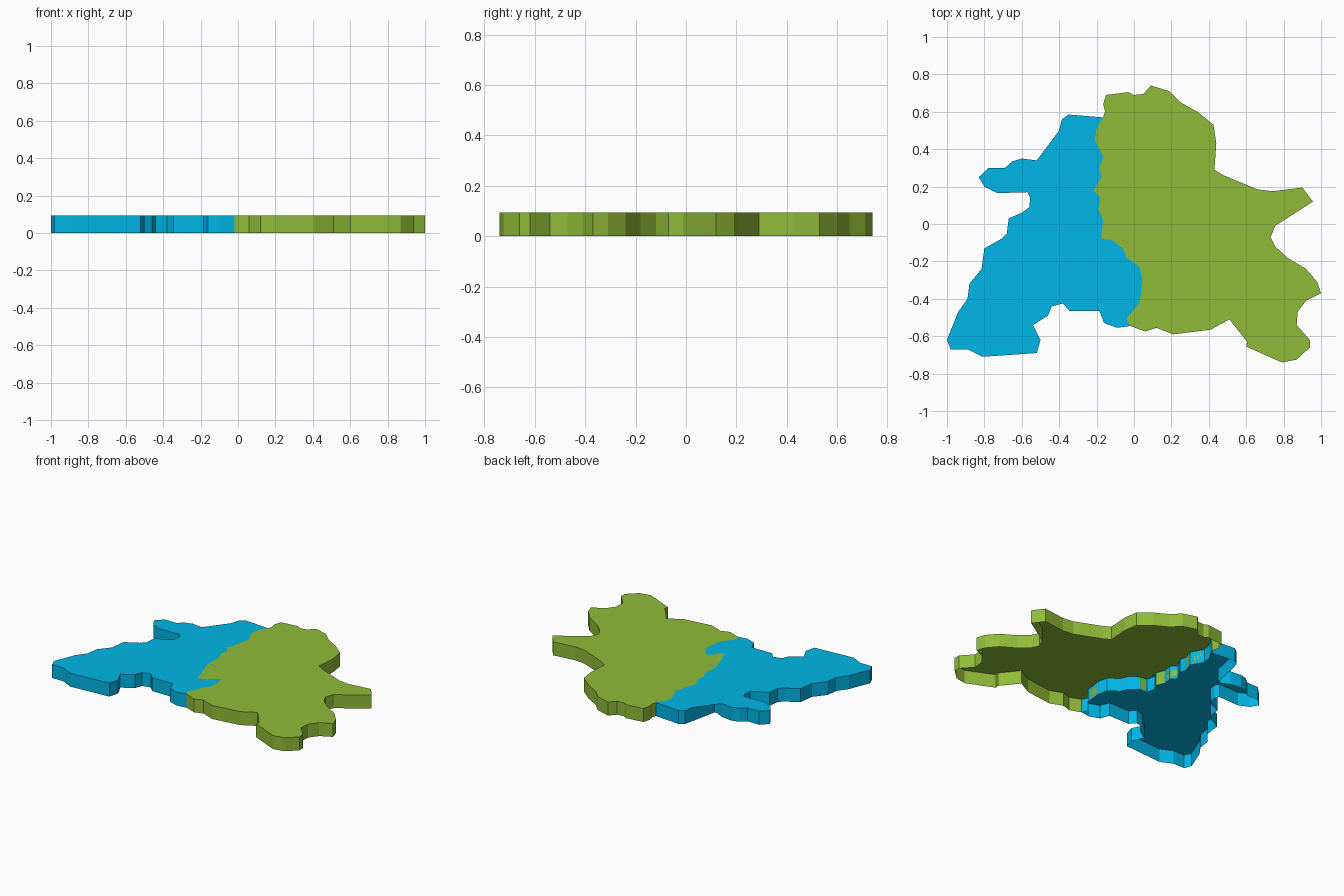
import bpy, bmesh

H = 0.095

# shared jagged border, south to north
seam = [(-.02, -.545), (-.04, -.505), (.03, -.42), (.045, -.30), (.03, -.23), (-.04, -.18),
        (-.06, -.13), (-.12, -.085), (-.175, -.08), (-.19, -.02), (-.165, .02), (-.19, .08),
        (-.18, .14), (-.215, .18), (-.175, .25), (-.185, .30), (-.165, .36), (-.21, .45),
        (-.20, .51), (-.165, .57)]

# west outer edge, north to south
west = [(-.35, .585), (-.385, .56), (-.40, .50), (-.44, .31), (-.46, .31), (-.52, .34),
        (-.60, .35), (-.65, .335), (-.69, .30), (-.78, .30), (-.83, .25), (-.80, .20),
        (-.73, .165), (-.57, .17), (-.555, .14), (-.56, .09), (-.60, .06), (-.67, .03),
        (-.68, -.05), (-.71, -.08), (-.80, -.13), (-.815, -.24), (-.88, -.32), (-.89, -.40),
        (-.94, -.47), (-1, -.62), (-.98, -.67), (-.89, -.67), (-.81, -.71), (-.52, -.69),
        (-.50, -.62), (-.54, -.54), (-.46, -.49), (-.44, -.44), (-.38, -.425), (-.345, -.465),
        (-.185, -.465), (-.16, -.53), (-.09, -.555)]

# east outer edge, north to south
east = [(-.155, .60), (-.165, .64), (-.15, .69), (-.03, .705), (0, .69), (.05, .695),
        (.09, .74), (.19, .71), (.25, .65), (.34, .60), (.425, .53), (.44, .43), (.43, .29),
        (.48, .26), (.66, .185), (.74, .175), (.90, .195), (.957, .12), (.755, -.01),
        (.73, -.07), (.755, -.12), (.82, -.18), (.92, -.24), (.98, -.31), (1, -.37),
        (.92, -.41), (.875, -.47), (.87, -.54), (.94, -.62), (.94, -.66), (.87, -.725),
        (.79, -.74), (.70, -.70), (.60, -.655), (.605, -.63), (.51, -.51), (.41, -.565),
        (.21, -.59), (.12, -.555), (.06, -.575)]


def plate(name, outline, color):
    """Flat top with side walls, open underneath; outline runs anticlockwise."""
    bm = bmesh.new()
    top = [bm.verts.new((x, y, H)) for x, y in outline]
    low = [bm.verts.new((x, y, 0)) for x, y in outline]
    cap = bm.faces.new(top)
    for i in range(len(outline)):
        j = (i + 1) % len(outline)
        bm.faces.new((low[i], low[j], top[j], top[i]))
    bmesh.ops.triangulate(bm, faces=[cap])
    mesh = bpy.data.meshes.new(name)
    bm.to_mesh(mesh)
    bm.free()
    obj = bpy.data.objects.new(name, mesh)
    bpy.context.collection.objects.link(obj)
    mat = bpy.data.materials.new(name + "_colour")
    mat.diffuse_color = color
    mesh.materials.append(mat)


plate("west_region", seam + west, (0.0, 0.47, 0.80, 1))
plate("east_region", (seam + east)[::-1], (0.28, 0.50, 0.04, 1))
